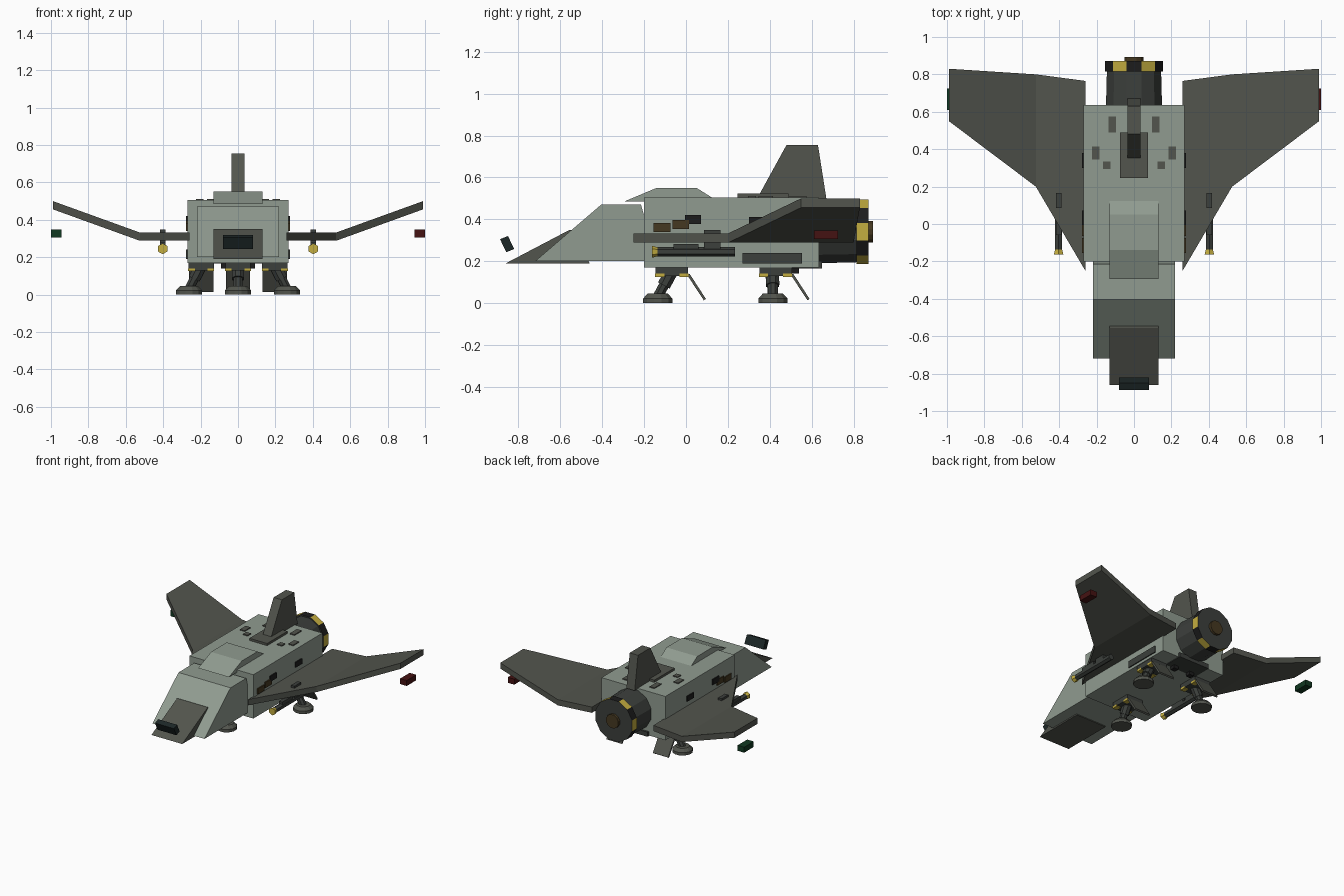
import bpy, bmesh
from math import cos, sin, pi
from mathutils import Vector

if "Cube" in bpy.data.objects:
    bpy.data.objects.remove(bpy.data.objects["Cube"])

def mat(name, r, g, b):
    m = bpy.data.materials.new(name)
    m.diffuse_color = (r, g, b, 1)
    m.use_nodes = True
    m.node_tree.nodes["Principled BSDF"].inputs["Base Color"].default_value = m.diffuse_color
    return m

HULL = mat("hull_green_grey", .28, .33, .28)
DARK = mat("dark_grey", .085, .09, .075)
METAL = mat("gun_metal", .045, .05, .045)
BLACK = mat("black", .012, .012, .012)
YELLOW = mat("yellow", .55, .42, .05)
BROWN = mat("brown", .06, .04, .015)
RED = mat("red_light", .06, .006, .006)
GREEN = mat("green_light", .005, .04, .015)
GLASS = mat("sensor_glass", .012, .02, .02)

def finish(name, verts, faces, *mats):
    me = bpy.data.meshes.new(name)
    me.from_pydata([tuple(v) for v in verts], [], faces)
    bm = bmesh.new()
    bm.from_mesh(me)
    bmesh.ops.recalc_face_normals(bm, faces=bm.faces[:])
    bm.to_mesh(me)
    bm.free()
    for m in mats:
        me.materials.append(m)
    ob = bpy.data.objects.new(name, me)
    bpy.context.collection.objects.link(ob)
    return ob

def loft(name, rings, *mats):
    """Skin a list of equal-length rings and cap both ends."""
    n = len(rings[0])
    verts = [v for r in rings for v in r]
    faces = [(k*n+i, k*n+(i+1) % n, (k+1)*n+(i+1) % n, (k+1)*n+i)
             for k in range(len(rings)-1) for i in range(n)]
    faces += [tuple(range(n)), tuple(range((len(rings)-1)*n, len(rings)*n))]
    return finish(name, verts, faces, *mats)

def prism(name, x0, x1, prof, m):
    """Side profile of (y, z) points extruded along x."""
    return loft(name, [[(x, y, z) for y, z in prof] for x in (x0, x1)], m)

def box(name, x0, x1, y0, y1, z0, z1, m):
    return prism(name, x0, x1, [(y0, z0), (y1, z0), (y1, z1), (y0, z1)], m)

def tube(name, p, q, r0, r1, m, n=12):
    p, q = Vector(p), Vector(q)
    rot = (q-p).to_track_quat('Z', 'Y')
    ring = lambda c, r: [c + rot @ Vector((r*cos(2*pi*(i+.5)/n), r*sin(2*pi*(i+.5)/n), 0))
                         for i in range(n)]
    return loft(name, [ring(p, r0), ring(q, r1)], m)

def mbox(name, s, x0, x1, *rest):
    return box(name, *sorted((s*x0, s*x1)), *rest)

# Fuselage, nose and canopy
box("fuselage", -.27, .27, -.2, .635, .17, .505, HULL)
prism("nose", -.22, .22, [(-.72, .2), (-.405, .47), (-.215, .47), (-.195, .4), (-.195, .2)], HULL)
prism("nose_wedge", -.13, .13, [(-.86, .19), (-.555, .35), (-.535, .35), (-.46, .19)], DARK)
prism("nose_sensor", -.08, .08, [(-.888, .305), (-.85, .32), (-.82, .258), (-.858, .243)], GLASS)
prism("canopy", -.13, .13, [(-.295, .485), (-.14, .55), (.05, .55), (.13, .5), (.13, .485)], HULL)

# Tail fin on its plate
box("fin_plate", -.075, .075, .245, .49, .5, .522, DARK)
prism("tail_fin", -.035, .035, [(.34, .5), (.48, .755), (.63, .755), (.67, .5)], DARK)

# Engine with striped ring and nozzle
tube("engine", (0, .6, .34), (0, .82, .34), .156, .15, METAL)
ring = tube("engine_ring", (0, .815, .34), (0, .872, .34), .16, .16, BLACK)
ring.data.materials.append(YELLOW)
ring.data.materials.append(METAL)
for p in ring.data.polygons:
    p.material_index = 2 if len(p.vertices) > 4 else p.index % 2
tube("nozzle", (0, .86, .34), (0, .892, .34), .053, .053, BROWN)

for s, side in ((1, "right"), (-1, "left")):
    # Cranked wing: root, break and tip sections
    secs = [(.26, -.25, .765, .31), (.525, .2, .8, .31), (.99, .55, .83, .478)]
    loft(side + "_wing", [[(s*x, a, z-.022), (s*x, b, z-.022), (s*x, b, z+.022), (s*x, a, z+.022)]
                          for x, a, b, z in secs], DARK)
    mbox(side + "_wing_light", s, .945, 1, .61, .725, .305, .347, RED if s > 0 else GREEN)

    # Underwing gun
    tube(side + "_gun", (s*.403, -.135, .245), (s*.403, .235, .245), .022, .022, METAL, 6)
    tube(side + "_gun_muzzle", (s*.403, -.163, .245), (s*.403, -.125, .245), .029, .018, YELLOW, 6)
    mbox(side + "_gun_pylon", s, .388, .418, .085, .165, .25, .348, METAL)
    mbox(side + "_gun_cover", s, .388, .418, -.06, .06, .255, .282, METAL)

    # Surface panels on roof and flanks
    for i, (x, y0, y1) in enumerate([(.115, .49, .575), (.205, .345, .415), (.145, .295, .335)]):
        mbox(f"{side}_roof_panel_{i}", s, x-.02, x+.02, y0, y1, .495, .512, DARK)
    for i, (y0, y1, z0, z1, m) in enumerate([
            (-.155, -.075, .34, .383, BROWN), (-.065, .015, .353, .397, BROWN),
            (-.005, .072, .378, .421, BLACK), (.3, .38, .37, .41, BLACK),
            (.27, .555, .19, .24, METAL)]):
        mbox(f"{side}_flank_panel_{i}", s, .25, .278, y0, y1, z0, z1, m)
    mbox(side + "_belly_vent", s, .05, .09, .5, .54, .14, .175, BLACK)

# Belly plate
box("belly_plate", -.13, .13, .5, .65, .165, .2, METAL)

# Landing gear: mount, strut, foot and door
def gear(name, x, y, hip, foot):
    box(name + "_mount", x-.068, x+.068, y-.075, y+.08, .13, .175, METAL)
    for dx in (-.052, .052):
        for dy in (-.055, .06):
            box(name + "_mount_mark", x+dx-.018, x+dx+.018, y+dy-.022, y+dy+.022, .125, .14, YELLOW)
    hip, foot = Vector(hip), Vector(foot)
    tube(name + "_upper_strut", hip, hip.lerp(foot, .55), .034, .034, METAL, 8)
    tube(name + "_lower_strut", hip.lerp(foot, .45), foot, .026, .026, METAL, 8)
    tube(name + "_foot", (foot.x, foot.y, 0), (foot.x, foot.y, .022), .072, .072, DARK)
    tube(name + "_foot_top", (foot.x, foot.y, .022), (foot.x, foot.y, .045), .072, .05, DARK)
    prism(name + "_door", x-.065, x+.065, [(y+.075, .135), (y+.087, .14), (y+.165, .02),
                                          (y+.155, .013)], DARK)

gear("front_gear", 0, -.07, (0, -.07, .15), (0, -.135, .03))
for s, side in ((1, "right"), (-1, "left")):
    gear(side + "_rear_gear", s*.197, .425, (s*.2, .412, .15), (s*.262, .415, .03))
